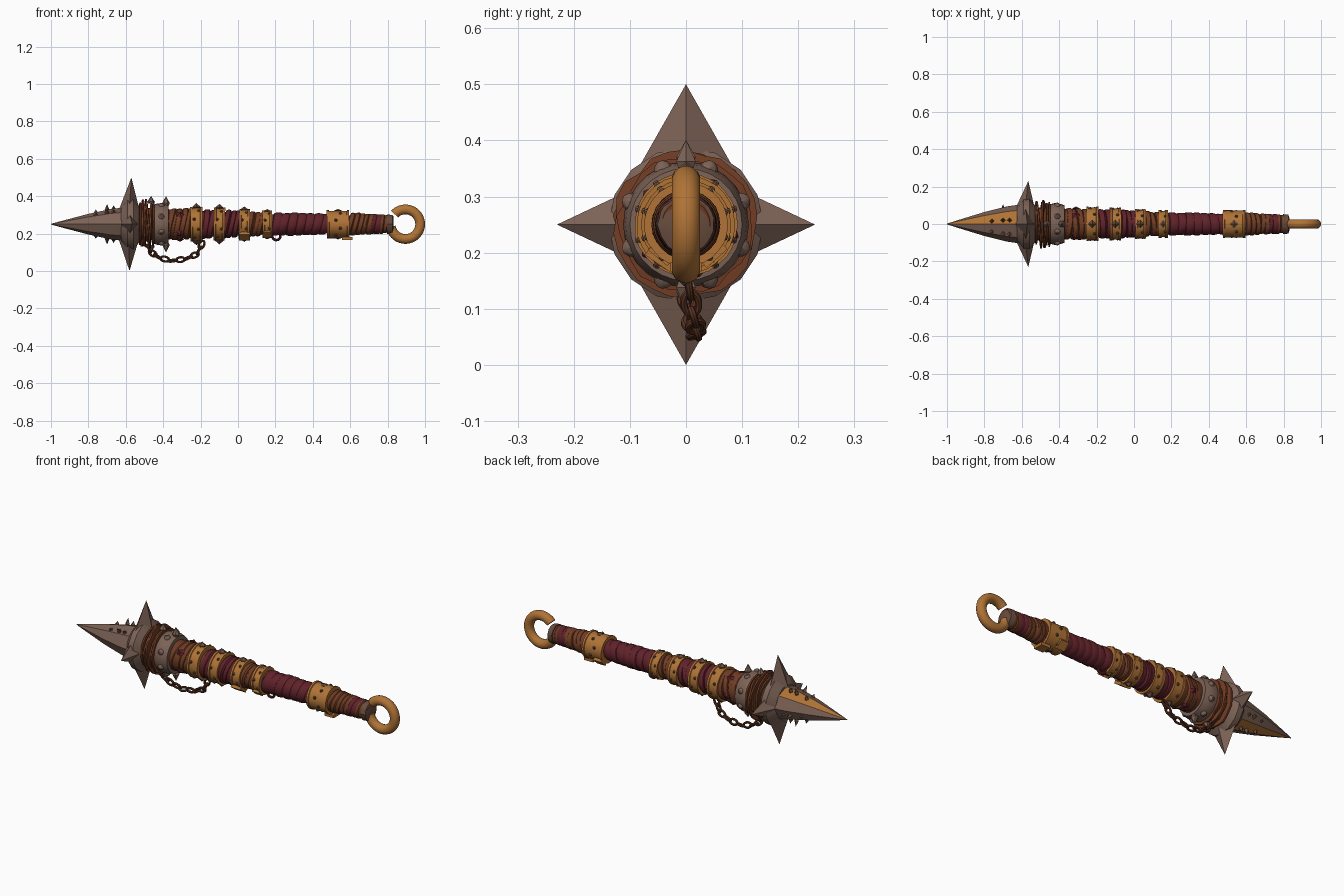
import bpy, bmesh, math, random
from mathutils import Vector, Matrix

if "Cube" in bpy.data.objects:
    bpy.data.objects.remove(bpy.data.objects["Cube"])

random.seed(4)
CZ = 0.25          # height of the weapon's long axis
TAU = math.tau


def material(name, r, g, b):
    m = bpy.data.materials.new(name)
    m.diffuse_color = [((c / 255 + 0.055) / 1.055) ** 2.4 for c in (r, g, b)] + [1]
    m.use_nodes = True
    m.node_tree.nodes["Principled BSDF"].inputs["Base Color"].default_value = m.diffuse_color
    return m


IRON = material("dull iron", 124, 98, 86)
GOLD = material("aged brass", 176, 115, 54)
CLOTH = material("maroon cloth", 96, 34, 42)
RUST = material("rust leather", 112, 60, 36)
CHAIN = material("dark rusty chain", 92, 52, 34)
STUD = material("dark studs", 104, 76, 62)


def finish(name, bm, mats, angle=35):
    bmesh.ops.recalc_face_normals(bm, faces=bm.faces)
    me = bpy.data.meshes.new(name)
    bm.to_mesh(me)
    bm.free()
    for m in mats:
        me.materials.append(m)
    me.shade_smooth()
    me.set_sharp_from_angle(angle=math.radians(angle))
    ob = bpy.data.objects.new(name, me)
    bpy.context.collection.objects.link(ob)
    return ob


def lathe_into(bm, profile, segs=28, tilt=0, phase=0, jitter=0, sy=1, sz=1):
    """Revolve (x, radius) points about the long axis, optionally sheared."""
    rings = []
    wob = [1 + random.uniform(-jitter, jitter) for _ in range(segs)]
    for x, r in profile:
        ring = []
        for i in range(segs):
            a = TAU * i / segs
            q = r * wob[i]
            ring.append(bm.verts.new((x + tilt * r * math.cos(a - phase),
                                      q * math.sin(a) * sy, CZ + q * math.cos(a) * sz)))
        rings.append(ring)
    for A, B in zip(rings, rings[1:]):
        for i in range(segs):
            j = (i + 1) % segs
            bm.faces.new((A[i], A[j], B[j], B[i]))
    bm.faces.new(rings[0])
    bm.faces.new(rings[-1])


def lathe(name, profile, mat, angle=35, **kw):
    bm = bmesh.new()
    lathe_into(bm, profile, **kw)
    return finish(name, bm, [mat], angle)


def wrap(name, x0, x1, r0, r1, n, mat, tilt=0.25, jitter=0.012):
    """Overlapping slanted turns of cloth or leather."""
    bm = bmesh.new()
    w = (x1 - x0) / n
    for k in range(n):
        x = x0 + k * w
        r = (r0 + (r1 - r0) * (k + .5) / n) * random.uniform(.97, 1.03)
        lathe_into(bm, [(x - .1 * w, r * .88), (x, r * .97), (x + .3 * w, r * 1.01),
                        (x + .8 * w, r), (x + 1.1 * w, r * .88)],
                   segs=24, tilt=tilt * random.uniform(.6, 1.2),
                   phase=random.uniform(-.5, .5), jitter=jitter)
    return finish(name, bm, [mat])


def stud_into(bm, x, a, r, height, width, sides=4, dome=False):
    """Spike or rivet standing out at angle a (measured from straight up)."""
    d = Vector((0, math.sin(a), math.cos(a)))
    u, v = Vector((1, 0, 0)), Vector((0, math.cos(a), -math.sin(a)))
    base = Vector((x, 0, CZ)) + d * r
    levels = [(0, 1), (.55, .8), (1, .3)] if dome else [(0, .75), (.25, 1), (1, .04)]
    prev = None
    for h, s in levels:
        ring = [bm.verts.new(base + d * h * height + (u * math.cos(TAU * i / sides)
                + v * math.sin(TAU * i / sides)) * width * s) for i in range(sides)]
        if prev:
            for i in range(sides):
                j = (i + 1) % sides
                bm.faces.new((prev[i], prev[j], ring[j], ring[i]))
        prev = ring
    bm.faces.new(prev)


def torus_into(bm, M, R, t, stretch=1, a0=0, a1=TAU, n=16, k=8):
    """Ring in the local XZ plane; open-ended when the arc is not full."""
    full = abs(a1 - a0 - TAU) < 1e-4
    cnt = n if full else n + 1
    rings = []
    for i in range(cnt):
        a = a0 + (a1 - a0) * i / n
        rings.append([bm.verts.new(M @ Vector((
            (R * stretch + t * math.cos(b)) * math.cos(a), t * math.sin(b),
            (R + t * math.cos(b)) * math.sin(a)))) for b in (TAU * q / k for q in range(k))])
    for i in range(n):
        A, B = rings[i], rings[(i + 1) % cnt]
        for q in range(k):
            p = (q + 1) % k
            bm.faces.new((A[q], A[p], B[p], B[q]))
    if not full:
        bm.faces.new(rings[0])
        bm.faces.new(rings[-1])


# Spear point: eight-sided, brass strip on the faces beside the ridge
bm = bmesh.new()
lathe_into(bm, [(-1, .002), (-.95, .018), (-.8, .064), (-.68, .094), (-.61, .104), (-.54, .092)],
           segs=8, sz=.86)
for f in bm.faces:
    c = f.calc_center_median()
    if 0 < c.y < .05 and abs(c.z - CZ) > abs(c.y) and -.98 < c.x < -.63:
        f.material_index = 1
finish("spear_point", bm, [IRON, GOLD], 15)

# Flared disc and four great spikes behind the point
lathe("spike_disc", [(-.625, .095), (-.59, .138), (-.56, .138), (-.53, .1)], IRON, segs=16)
bm = bmesh.new()
for a, tip, tx, base, wide, thick in ((0, .25, -.57, .03, .125, .07), (math.pi, .25, -.58, .03, .125, .07),
                                      (math.pi / 2, .23, -.565, .06, .08, .06),
                                      (-math.pi / 2, .23, -.565, .06, .08, .06)):
    d = Vector((0, math.sin(a), math.cos(a)))
    s = Vector((0, math.cos(a), -math.sin(a)))
    o = Vector((-.585, 0, CZ)) + d * base
    B = [bm.verts.new(o + p) for p in (s * wide, Vector((thick, 0, 0)), -s * wide, Vector((-thick, 0, 0)))]
    T = bm.verts.new(Vector((tx, 0, CZ)) + d * tip)
    for i in range(4):
        bm.faces.new((B[i], B[(i + 1) % 4], T))
    bm.faces.new(B)
finish("great_spikes", bm, [IRON], 10)

# Small thorns on the spear point
bm = bmesh.new()
for x, r, h in ((-.76, .055, .025), (-.7, .07, .04), (-.665, .075, .028)):
    for a in (.25, math.pi - .25, -.7, 1.9):
        stud_into(bm, x, a, r, h, .013)
finish("point_thorns", bm, [STUD], 20)

# Shaft core
lathe("shaft_core", [(-.56, .09), (-.37, .08), (-.2, .07), (.2, .052), (.5, .048), (.8, .04)], RUST)

# Ragged leather rings behind the head
bm = bmesh.new()
for k in range(6):
    x = -.525 + .014 * k
    r = (.112, .126, .116, .128, .113, .12)[k]
    lathe_into(bm, [(x - .004, r * .8), (x - .003, r), (x + .006, r), (x + .009, r * .8)],
               segs=26, tilt=random.uniform(-.1, .1), phase=random.uniform(0, 6), jitter=.045)
finish("ragged_rings", bm, [RUST], 30)

# Iron collar with spikes and rivets
lathe("iron_collar", [(-.45, .09), (-.447, .106), (-.425, .112), (-.395, .108), (-.372, .1), (-.37, .08)], IRON)
bm = bmesh.new()
for x, r, h in ((-.465, .11, .04), (-.385, .1, .05)):
    for a in (0, math.pi):
        stud_into(bm, x, a, r, h, .02, 6)
for i in range(8):
    stud_into(bm, -.41, TAU * (i + .5) / 8, .107, .015, .017, 8, True)
finish("collar_spikes", bm, [IRON], 30)

# Leather and cloth wraps
wrap("front_leather_wrap", -.37, -.25, .084, .083, 4, RUST, .2, .025)
wrap("cloth_wrap_a", -.19, -.125, .079, .077, 2, CLOTH)
wrap("cloth_wrap_b", -.075, .005, .075, .071, 3, CLOTH)
wrap("middle_leather_wrap", .055, .135, .067, .064, 3, RUST)
wrap("grip_cloth_wrap", .185, .485, .062, .056, 7, CLOTH, .3)
wrap("rear_leather_wrap", .59, .72, .062, .054, 5, RUST)
wrap("rear_cloth_wrap", .7, .77, .054, .051, 2, CLOTH)
wrap("end_leather_wrap", .76, .825, .051, .048, 3, RUST, .15)
bm = bmesh.new()
for a in (-2.2, -.9, .6, 1.8, 2.9):
    stud_into(bm, -.31, a, .08, .016, .022, 5)
finish("cloth_knots", bm, [CLOTH], 30)

# Brass bands with raised rims, rivets and top and bottom spikes
BANDS = ((-.255, -.19, .088, .026), (-.13, -.07, .084, .026), (.005, .062, .076, .02),
         (.13, .182, .07, .012), (.475, .595, .071, .012))
for k, (x0, x1, r, h) in enumerate(BANDS):
    e = .011
    lathe(f"brass_band_{k + 1}", [(x0, r - .015), (x0, r + .004), (x0 + e, r + .004), (x0 + e + .002, r),
                                 (x1 - e - .002, r), (x1 - e, r + .004), (x1, r + .004), (x1, r - .015)],
          GOLD, tilt=random.uniform(-.04, .04), jitter=.01)
    bm = bmesh.new()
    xm = (x0 + x1) / 2
    for a in (0, math.pi):
        stud_into(bm, xm, a, r - .002, h, .022)
    for i in range(10):
        if i % 5:
            stud_into(bm, xm + (.012 if i % 2 else -.012), TAU * i / 10, r - .002, .009, .009, 8, True)
    finish(f"band_studs_{k + 1}", bm, [STUD], 30)

# Brass buckle plates
bm = bmesh.new()
for x, a, r, w in ((.035, math.pi + .6, .078, .03), (.585, math.pi, .076, .028), (.5, 2.4, .074, .025),
                   (.155, math.pi + .7, .07, .022)):
    M = Matrix.Translation((x, r * math.sin(a), CZ + r * math.cos(a))) @ Matrix.Rotation(-a, 4, 'X')
    bmesh.ops.create_cube(bm, size=1, matrix=M @ Matrix.Diagonal((w * 2, w * 2, .016, 1)))
finish("buckle_plates", bm, [GOLD])

# Open pommel ring and its iron clasp
bm = bmesh.new()
torus_into(bm, Matrix.Translation((.895, 0, CZ)), .079, .026, 1,
           -math.pi + .15, math.pi - .75, n=36, k=14)
finish("pommel_ring", bm, [GOLD])
lathe("pommel_clasp", [(.795, .04), (.797, .053), (.825, .05), (.832, .03)], STUD, jitter=.03)

# Hanging chain, links alternately turned
path = [Vector(p) for p in ((-.49, 0, .15), (-.465, .005, .1), (-.42, .012, .07), (-.35, .018, .055),
                            (-.28, .018, .064), (-.22, .012, .09), (-.195, .005, .14))]
bm = bmesh.new()
N = 11
for i in range(N):
    t = i / (N - 1) * (len(path) - 1)
    s = min(int(t), len(path) - 2)
    d = (path[s + 1] - path[s]).normalized()
    M = Matrix.Translation(path[s].lerp(path[s + 1], t - s)) @ d.to_track_quat('X', 'Z').to_matrix().to_4x4()
    torus_into(bm, M @ Matrix.Rotation(.35 + (math.pi / 2) * (i % 2), 4, 'X'), .0135, .0065, 1.7)
finish("hanging_chain", bm, [CHAIN])

# Small cloth loop under the grip
bm = bmesh.new()
torus_into(bm, Matrix.Translation((.205, 0, .187)), .022, .007)
finish("cloth_loop", bm, [CLOTH])
